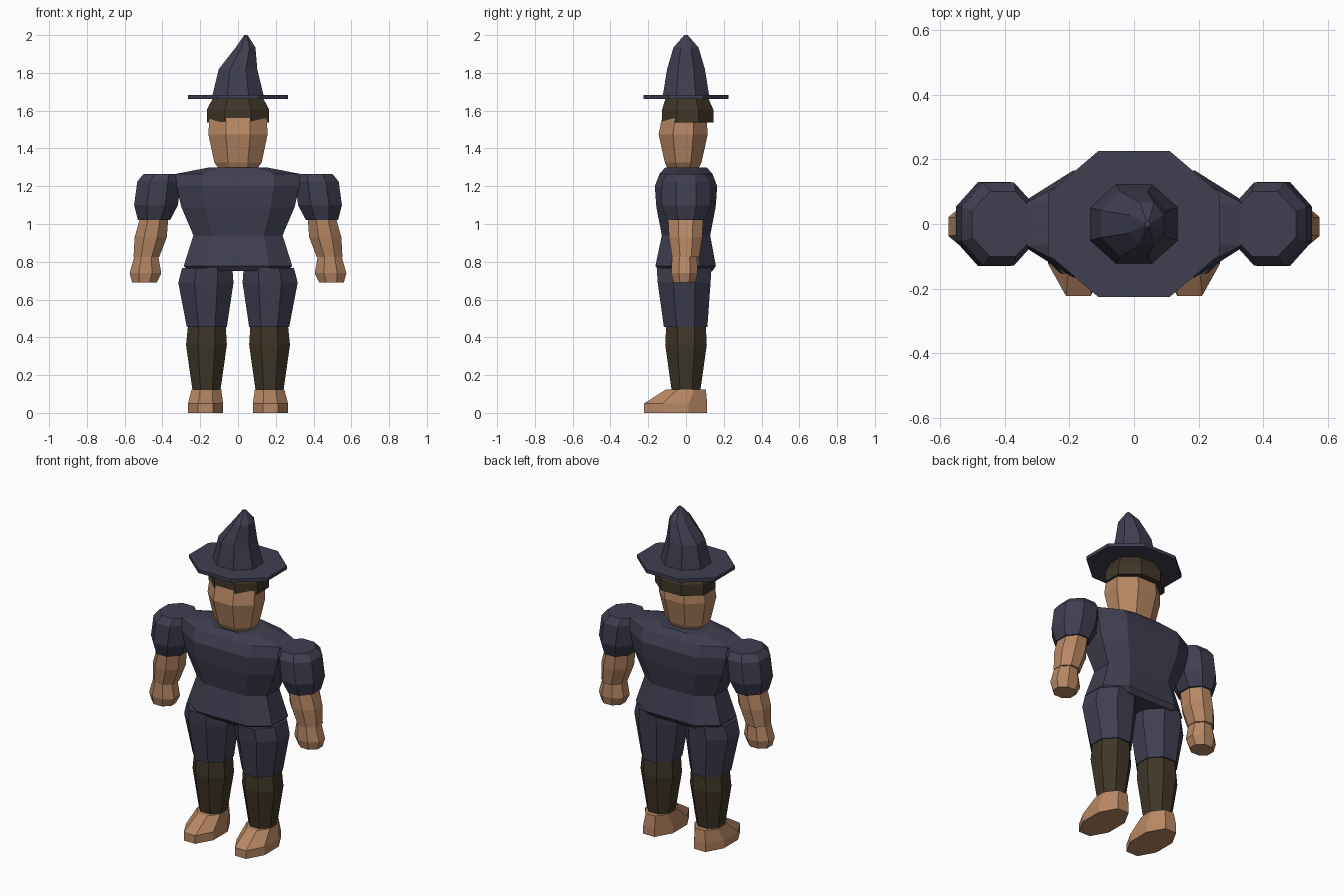
import bpy, bmesh


def material(name, rgb):
    m = bpy.data.materials.new(name)
    m.diffuse_color = (*rgb, 1.0)
    return m


NAVY = material("navy cloth", (0.050, 0.049, 0.082))
SKIN = material("warm skin", (0.48, 0.245, 0.128))
BROWN = material("dark brown", (0.050, 0.037, 0.021))


def loft(name, mat, rings, fx=0.414, fy=0.414, sides=(1,)):
    """Skin flat-sided octagon rings (z, centre x, half x, centre y, half y).
    fx and fy are the flat shares of the front and side edges."""
    octagon = [(1, -fy), (1, fy), (fx, 1), (-fx, 1),
               (-1, fy), (-1, -fy), (-fx, -1), (fx, -1)]
    for side in sides:
        bm = bmesh.new()
        loops = [[bm.verts.new((side * (cx + u * rx), cy + v * ry, z))
                  for u, v in octagon] for z, cx, rx, cy, ry in rings]
        for a, b in zip(loops, loops[1:]):
            for i in range(8):
                j = (i + 1) % 8
                bm.faces.new((a[i], a[j], b[j], b[i]))
        bm.faces.new(loops[0])
        bm.faces.new(loops[-1])
        bmesh.ops.recalc_face_normals(bm, faces=bm.faces)
        label = name if len(sides) == 1 else ("right_" if side > 0 else "left_") + name
        mesh = bpy.data.meshes.new(label)
        bm.to_mesh(mesh)
        bm.free()
        mesh.materials.append(mat)
        bpy.context.collection.objects.link(bpy.data.objects.new(label, mesh))


BOTH = (1, -1)

# Hat
loft("hat_brim", NAVY, [(1.662, 0, 0.265, 0, 0.226), (1.682, 0, 0.265, 0, 0.226)])
loft("hat_crown", NAVY, [(1.67, 0, 0.138, 0, 0.124),
                         (1.82, 0, 0.102, 0, 0.10),
                         (1.935, 0.04, 0.052, 0, 0.066),
                         (2.0, 0.042, 0.009, 0, 0.009)])

# Head, with the brow pushing through the front of the hair
loft("head", SKIN, [(1.29, 0, 0.10, -0.015, 0.08),
                    (1.325, 0, 0.125, -0.015, 0.097),
                    (1.475, 0, 0.157, -0.015, 0.13),
                    (1.58, 0, 0.150, -0.008, 0.115),
                    (1.65, 0, 0.11, 0, 0.09)])
loft("hair", BROWN, [(1.537, 0, 0.165, 0.009, 0.136),
                     (1.605, 0, 0.165, 0.009, 0.136),
                     (1.668, 0, 0.132, 0.005, 0.112)])

# Tunic
loft("tunic", NAVY, [(0.75, 0, 0.26, 0, 0.14),
                     (0.778, 0, 0.287, -0.002, 0.16),
                     (0.94, 0, 0.236, 0, 0.128),
                     (1.09, 0, 0.30, 0, 0.157),
                     (1.20, 0, 0.325, 0, 0.165),
                     (1.265, 0, 0.33, 0, 0.14),
                     (1.30, 0, 0.15, 0, 0.11)], fx=0.58, fy=0.48)

# Arms
loft("sleeve", NAVY, [(1.02, 0.445, 0.085, 0, 0.10),
                      (1.10, 0.434, 0.116, 0, 0.13),
                      (1.225, 0.418, 0.115, 0, 0.128),
                      (1.265, 0.405, 0.095, 0, 0.10)], sides=BOTH)
loft("forearm", SKIN, [(0.825, 0.485, 0.068, -0.002, 0.072),
                       (0.93, 0.462, 0.085, -0.002, 0.088),
                       (1.03, 0.444, 0.075, -0.002, 0.093)], sides=BOTH)
loft("hand", SKIN, [(0.69, 0.495, 0.065, -0.008, 0.058),
                    (0.74, 0.490, 0.084, -0.008, 0.07),
                    (0.83, 0.485, 0.063, -0.008, 0.066)], sides=BOTH)

# Legs
loft("thigh", NAVY, [(0.455, 0.165, 0.106, -0.002, 0.115),
                     (0.69, 0.17, 0.146, -0.010, 0.140),
                     (0.767, 0.163, 0.133, -0.010, 0.145)], sides=BOTH)
loft("shin", BROWN, [(0.12, 0.167, 0.074, 0, 0.076),
                     (0.36, 0.167, 0.108, 0, 0.11),
                     (0.46, 0.165, 0.10, 0, 0.105)], sides=BOTH)
loft("foot", SKIN, [(0, 0.172, 0.093, -0.055, 0.167),
                    (0.05, 0.172, 0.093, -0.055, 0.167),
                    (0.125, 0.167, 0.078, 0, 0.105)], sides=BOTH)
